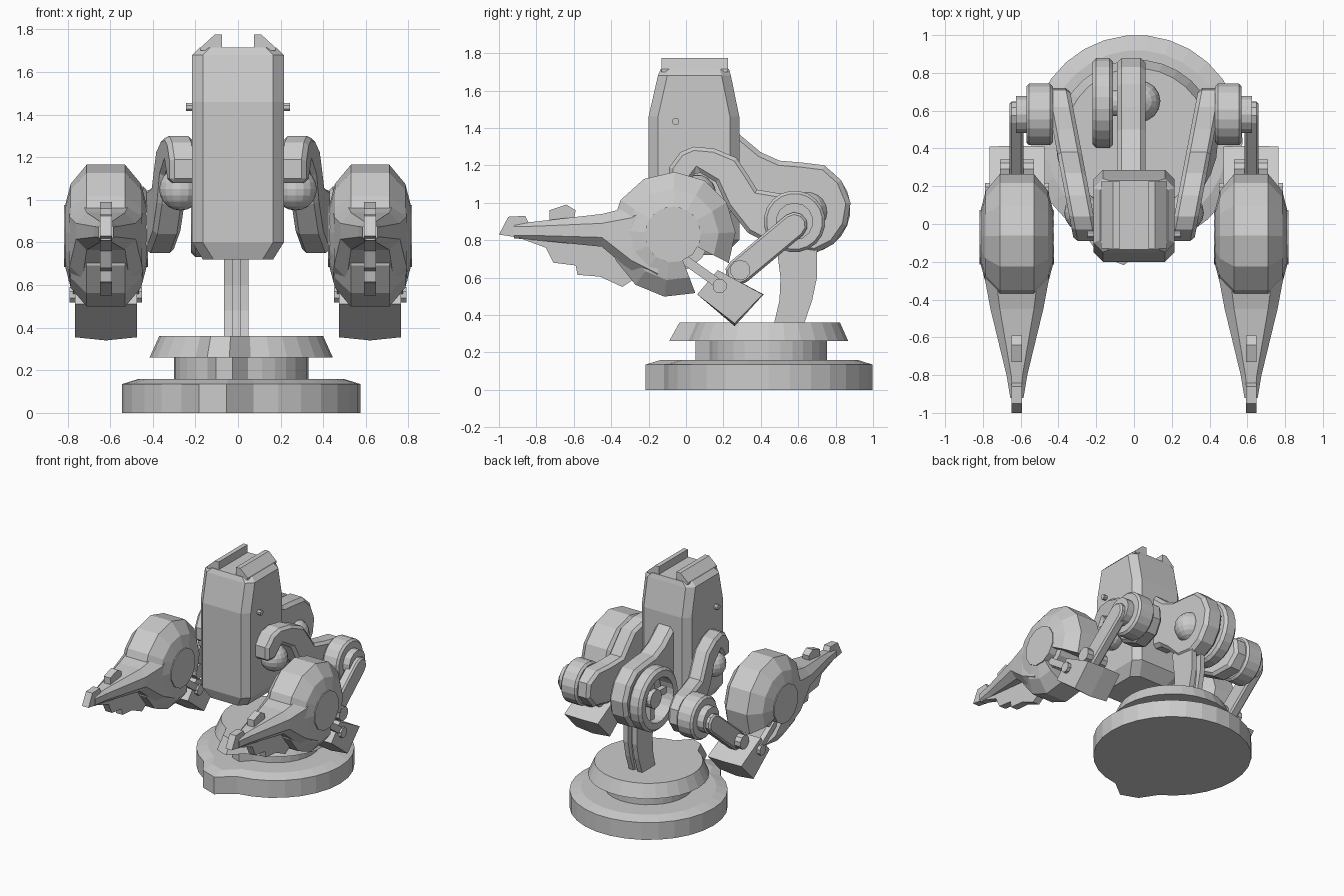
import bpy, bmesh
from math import sin, cos, radians, pi, hypot

if "Cube" in bpy.data.objects:
    bpy.data.objects.remove(bpy.data.objects["Cube"])


def loft(name, rings, cyclic=False, bevel=0):
    """Skin equal-length rings of points; cap the ends unless cyclic."""
    bm = bmesh.new()
    rows = [[bm.verts.new(p) for p in ring] for ring in rings]
    n = len(rows[0])
    pairs = list(zip(rows, rows[1:])) + ([(rows[-1], rows[0])] if cyclic else [])
    for a, b in pairs:
        for i in range(n):
            j = (i + 1) % n
            bm.faces.new((a[i], a[j], b[j], b[i]))
    if not cyclic:
        bm.faces.new(rows[0])
        bm.faces.new(rows[-1])
    bmesh.ops.recalc_face_normals(bm, faces=bm.faces)
    me = bpy.data.meshes.new(name)
    bm.to_mesh(me)
    bm.free()
    ob = bpy.data.objects.new(name, me)
    bpy.context.collection.objects.link(ob)
    if bevel:
        m = ob.modifiers.new("bevel", "BEVEL")
        m.width, m.segments, m.limit_method = bevel, 1, "ANGLE"
        m.angle_limit = radians(60)
    return ob


def prism(name, pts, x0, x1, shear=0, bevel=0, side=1):
    """Side profile (y, z) extruded along x, optionally slanted outward with y."""
    return loft(name, [[(side * (x + shear * y), y, z) for y, z in pts] for x in (x0, x1)],
                bevel=bevel)


def circle(y, z, r, n):
    return [(y + r * cos(2 * pi * (i + .5) / n), z + r * sin(2 * pi * (i + .5) / n)) for i in range(n)]


def cyl(name, y, z, r, x0, x1, n=16, bevel=0, side=1):
    return prism(name, circle(y, z, r, n), x0, x1, bevel=bevel, side=side)


def bar(a, b, w, n=5):
    """Round-ended bar outline between two (y, z) points."""
    dy, dz = b[0] - a[0], b[1] - a[1]
    l = hypot(dy, dz)
    uy, uz = dy / l, dz / l
    pts = []
    for c, start in ((b, -pi / 2), (a, pi / 2)):
        for i in range(n + 1):
            t = start + pi * i / n
            pts.append((c[0] + w * (uy * cos(t) - uz * sin(t)), c[1] + w * (uz * cos(t) + uy * sin(t))))
    return pts


def ball(name, loc, r):
    bm = bmesh.new()
    bmesh.ops.create_uvsphere(bm, u_segments=16, v_segments=10, radius=r)
    bmesh.ops.translate(bm, verts=bm.verts, vec=loc)
    me = bpy.data.meshes.new(name)
    bm.to_mesh(me)
    bm.free()
    bpy.context.collection.objects.link(bpy.data.objects.new(name, me))


def octagon(hx, a0, a1, c):
    """Chamfered rectangle: half width hx, range a0..a1."""
    return [(-hx + c, a0), (hx - c, a0), (hx, a0 + c), (hx, a1 - c),
            (hx - c, a1), (-hx + c, a1), (-hx, a1 - c), (-hx, a0 + c)]


# Stepped round base with a blunt nose at the front
def base_ring(z, r, nose):
    ring = []
    for d in range(0, 360, 12):
        k = r * {252: nose * .97, 264: nose, 276: nose * .98}.get(d, 1) if d in (264, 252) else r
        ring.append((.015 + k * cos(radians(d)), .44 + k * sin(radians(d)), z))
    return ring


loft("base_plate", [base_ring(0, .56, 1.18), base_ring(.135, .56, 1.18), base_ring(.16, .48, 1.2)])
loft("base_neck", [base_ring(.15, .315, 1.24), base_ring(.27, .315, 1.24)])
loft("base_top", [base_ring(.26, .43, 1.24), base_ring(.36, .385, 1.24)])

# Curved support post made of two plates and a web
post = [(.47, .35), (.5, .48), (.505, .6), (.48, .8), (.7, .8), (.7, .6), (.675, .48), (.63, .35)]
prism("post_left", post, -.065, -.025)
prism("post_right", post, .01, .05)
prism("post_web", [(y * .7 + .17, z) for y, z in post], -.03, .02)

# Hip neck, open wheel and ball
neck = [(.2, 1.4), (.28, 1.37), (.4, 1.27), (.5, 1.225), (.62, 1.215), (.74, 1.2), (.83, 1.12),
        (.88, 1.0), (.86, .88), (.79, .78), (.69, .73), (.54, .75), (.43, .86), (.34, .93), (.2, .95)]
prism("hip_neck", neck, -.09, .06, bevel=.025)
loft("hip_wheel", [[(x, y, z) for y, z in circle(.64, .97, r, 24)]
                   for x, r in ((-.11, .22), (-.13, .24), (-.2, .24), (-.22, .22), (-.22, .17), (-.11, .17))],
     cyclic=True)
cyl("wheel_axle", .64, .97, .07, -.19, 0)
for i, (a, b) in enumerate((((.64, .79), (.64, 1.15)), ((.46, .97), (.82, .97)))):
    prism(f"wheel_spoke_{i}", bar(a, b, .025), -.16, -.12)
ball("hip_ball", (.03, .65, .95), .11)

# Tall chamfered torso with two top rails
body = [(.72, .165, -.17, .2, .05), (.8, .215, -.2, .285, .05), (1.46, .215, -.2, .285, .05),
        (1.68, .215, -.15, .24, .05), (1.715, .18, -.135, .23, .05)]
loft("torso", [[(x, y, z) for x, y in octagon(hx, y0, y1, c)] for z, hx, y0, y1, c in body])

for s, tag in ((1, "right"), (-1, "left")):
    rail = [(.075, 1.7), (.075, 1.775), (.11, 1.775), (.175, 1.715), (.175, 1.7)]
    loft(f"torso_rail_{tag}", [[(s * x, y, z) for x, z in rail] for y in (-.13, .225)])
    cyl(f"torso_pin_{tag}", -.055, 1.435, .02, .2, .245, 8, side=s)

    # Shoulder ball and arched upper arm
    ball(f"shoulder_ball_{tag}", (s * .27, .06, 1.05), .1)
    arm = [(-.09, 1.08), (-.09, 1.19), (-.03, 1.27), (.04, 1.3), (.15, 1.29), (.27, 1.24), (.33, 1.15),
           (.38, 1.07), (.5, 1.05), (.62, 1.04), (.71, .97), (.72, .86), (.65, .77), (.5, .75),
           (.33, .84), (.22, .98), (.16, 1.11), (.06, 1.17), (-.01, 1.08)]
    prism(f"upper_arm_{tag}", arm, .205, .335, shear=.19, bevel=.02, side=s)

    # Elbow drum and forearm link
    cyl(f"elbow_drum_{tag}", .58, .9, .165, .43, .57, 20, .015, s)
    cyl(f"elbow_hub_{tag}", .58, .9, .1, .56, .625, 14, side=s)
    prism(f"forearm_{tag}", bar((.58, .88), (.28, .63), .07), .585, .66, bevel=.012, side=s)
    cyl(f"wrist_joint_{tag}", .29, .64, .055, .53, .71, 10, side=s)

    # Faceted round pod, revolved about a sideways axis with a gap at the lower rear
    cx, py, pz = .62, -.07, .83
    section = [(-.19, .03), (-.19, .15), (-.165, .245), (-.09, .335), (.09, .335), (.165, .245), (.19, .15), (.19, .03)]
    rings = []
    for i in range(12):
        t = radians(-27 + 318 * i / 11)
        rings.append([(s * (cx + x), py + r * cos(t), pz + r * sin(t)) for x, r in section])
    loft(f"pod_shell_{tag}", rings)
    cyl(f"pod_core_{tag}", py, pz, .2, cx - .14, cx + .14, 14, side=s)
    cyl(f"pod_cap_{tag}", py, pz, .15, cx - .197, cx + .197, 12, side=s)

    # Tapering beak and its thin toothed crest
    beak = [(-.15, .175, .56, 1.06, .06), (-.29, .17, .63, .98, .06), (-.45, .14, .765, .94, .05),
            (-.8, .055, .8, .9, .025), (-.92, .035, .81, .887, .015)]
    loft(f"beak_{tag}", [[(s * (cx + x), y, z) for x, z in octagon(hx, z0, z1, c)] for y, hx, z0, z1, c in beak])
    crest = [(-1, .83), (-.95, .925), (-.86, .93), (-.84, .89), (-.73, .9), (-.73, .96), (-.64, .99),
             (-.59, .96), (-.6, .9), (-.3, .85), (-.28, .59), (-.34, .55), (-.46, .605), (-.58, .615),
             (-.59, .665), (-.71, .68), (-.75, .76), (-.9, .815)]
    prism(f"beak_crest_{tag}", crest, cx - .028, cx + .028, side=s)

    # Rear counterweight box hung on struts and a pin
    box = [(.17, .64), (.41, .51), (.26, .355), (.06, .51)]
    ridge = [(.17, .64), (.415, .51), (.26, .34), (.06, .51)]
    loft(f"counterweight_{tag}", [[(s * (cx + x), y, z) for y, z in p]
                                  for x, p in ((-.145, box), (0, ridge), (.145, box))])
    cyl(f"counterweight_pin_{tag}", .18, .555, .04, cx - .17, cx + .17, 8, side=s)
    for k in (-1, 1):
        c = cx + k * .135
        prism(f"strut_{tag}_{'outer' if k > 0 else 'inner'}", bar((.0, .69), (.17, .57), .025, 3),
              c - .02, c + .02, side=s)
